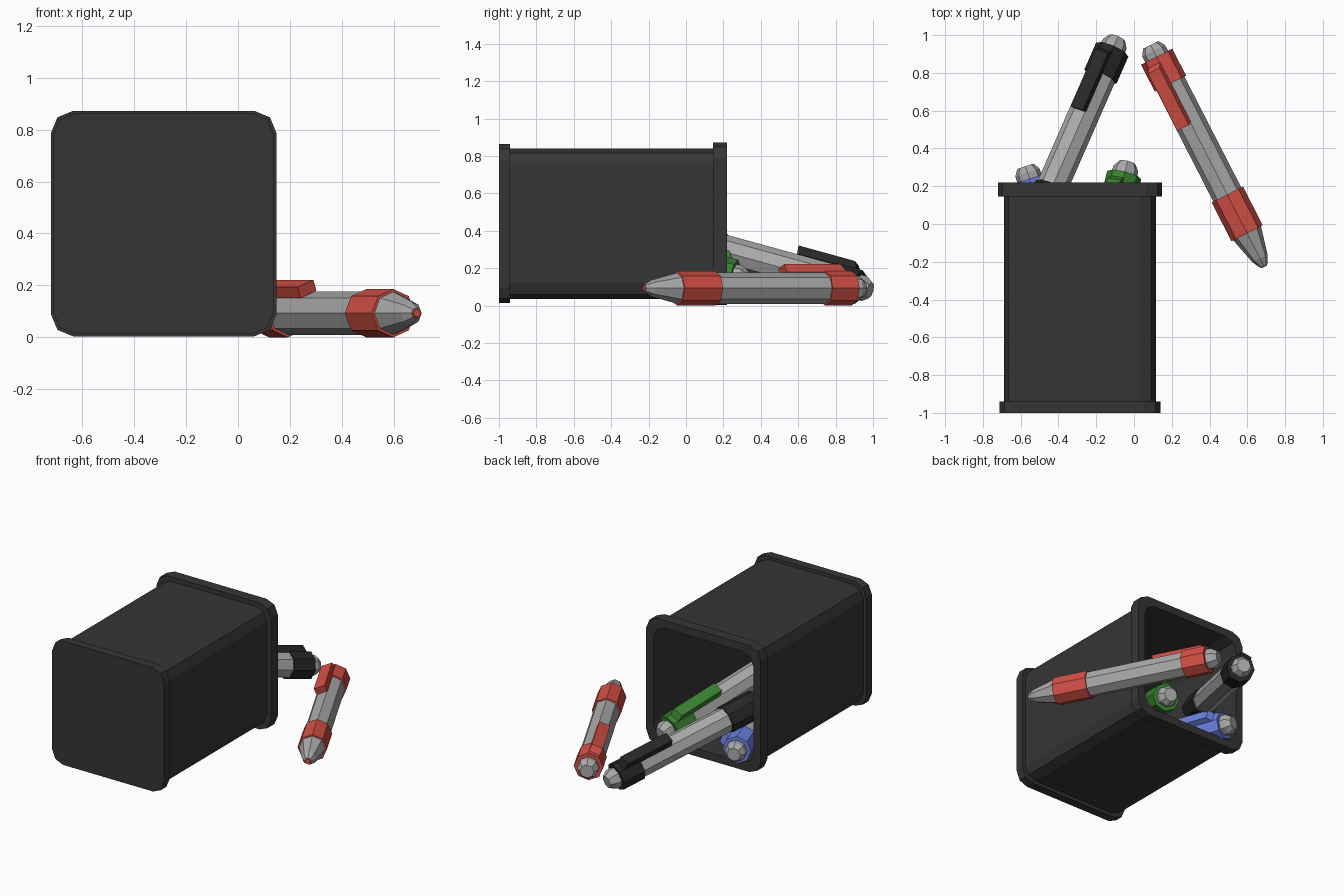
import bpy, bmesh, math
from mathutils import Vector, Matrix

if "Cube" in bpy.data.objects:
    bpy.data.objects.remove(bpy.data.objects["Cube"])


def material(name, rgb):
    m = bpy.data.materials.new(name)
    m.diffuse_color = (*rgb, 1)
    m.use_nodes = True
    m.node_tree.nodes["Principled BSDF"].inputs["Base Color"].default_value = m.diffuse_color
    return m


def loft(name, rings, mat=None, matrix=Matrix(), caps=True):
    """Skin a list of equal-length point rings."""
    bm = bmesh.new()
    loops = [[bm.verts.new(matrix @ Vector(p)) for p in r] for r in rings]
    n = len(loops[0])
    for a, b in zip(loops, loops[1:]):
        for i in range(n):
            j = (i + 1) % n
            bm.faces.new((a[i], a[j], b[j], b[i]))
    if caps:
        bm.faces.new(loops[0])
        bm.faces.new(loops[-1])
    bmesh.ops.recalc_face_normals(bm, faces=bm.faces[:])
    me = bpy.data.meshes.new(name)
    bm.to_mesh(me)
    bm.free()
    ob = bpy.data.objects.new(name, me)
    bpy.context.collection.objects.link(ob)
    if mat:
        me.materials.append(mat)
    return ob


# Pen holder lying on its side: rounded-square rings along y
def square_ring(half, y, r=0.085):
    pts = []
    for k in range(4):
        c = math.pi / 4 + k * math.pi / 2
        cx = math.copysign(half - r, math.cos(c))
        cz = math.copysign(half - r, math.sin(c))
        for s in (-1, 0, 1):
            a = c + s * math.pi / 4
            pts.append((-0.286 + cx + r * math.cos(a), y, 0.438 + cz + r * math.sin(a)))
    return pts


profile = [(0.425, -1), (0.425, -0.94), (0.403, -0.94), (0.403, 0.145),
           (0.434, 0.145), (0.434, 0.22), (0.38, 0.22), (0.37, -0.94)]
loft("pen_holder", [square_ring(h, y) for h, y in profile],
     material("holder_dark", (0.036, 0.036, 0.036)))


# Eight-sided pens
def oct_rings(prof):
    return [[(r * math.cos(k * math.pi / 4), r * math.sin(k * math.pi / 4), t)
             for k in range(8)] for r, t in prof]


LENGTH = 1.32
grey = material("pen_grey", (0.4, 0.4, 0.4))


def pen(name, end, toward_tip, rgb, roll=22.5):
    mat = material(name, rgb)
    end = Vector(end)
    axis = -Vector(toward_tip).normalized()
    up = (Vector((0, 0, 1)) - axis * axis.z).normalized()
    left = axis.cross(up)
    left = -left if left.x > 0 else left
    side = axis.cross(up)
    m = Matrix((up, side, axis)).transposed().to_4x4()
    m.translation = end - axis * LENGTH
    # grey barrel with tapered tip and rounded end button
    loft(name + "_barrel", oct_rings([(0.022, 0.006), (0.045, 0.05), (0.08, 0.19), (0.083, 0.2),
         (0.083, 1.23), (0.068, 1.23), (0.068, 1.285), (0.045, LENGTH)]), grey, m)
    # coloured nib, grip and cap
    loft(name + "_nib", oct_rings([(0.016, 0), (0.022, 0.012)]), mat, m)
    loft(name + "_grip", oct_rings([(0.093, 0.2), (0.093, 0.43)]), mat, m)
    loft(name + "_cap", oct_rings([(0.093, 1.09), (0.093, 1.25)]), mat, m)
    # clip on the facet beside the top ridge
    sign = 1 if left.dot(side) > 0 else -1
    rot = m @ Matrix.Rotation(math.radians(roll * sign), 4, 'Z')
    w = 0.037
    section = [(0.078, 0.86), (0.124, 0.85), (0.124, 1.19), (0.078, 1.22)]
    loft(name + "_clip", [[(x, y, t) for x, t in section] for y in (-w, w)], mat, rot)


pen("red_pen", (0.088, 0.948, 0.093), (0.456, -0.89, 0), (0.66, 0.08, 0.06))
pen("black_pen", (-0.088, 0.985, 0.082), (-0.39, -0.89, 0.245), (0.02, 0.02, 0.02))
pen("green_pen", (-0.035, 0.325, 0.14), (-0.25, -1, 0.23), (0.04, 0.22, 0.03))
pen("blue_pen", (-0.575, 0.305, 0.14), (0.33, -1, 0.02), (0.15, 0.22, 0.75), -67.5)
